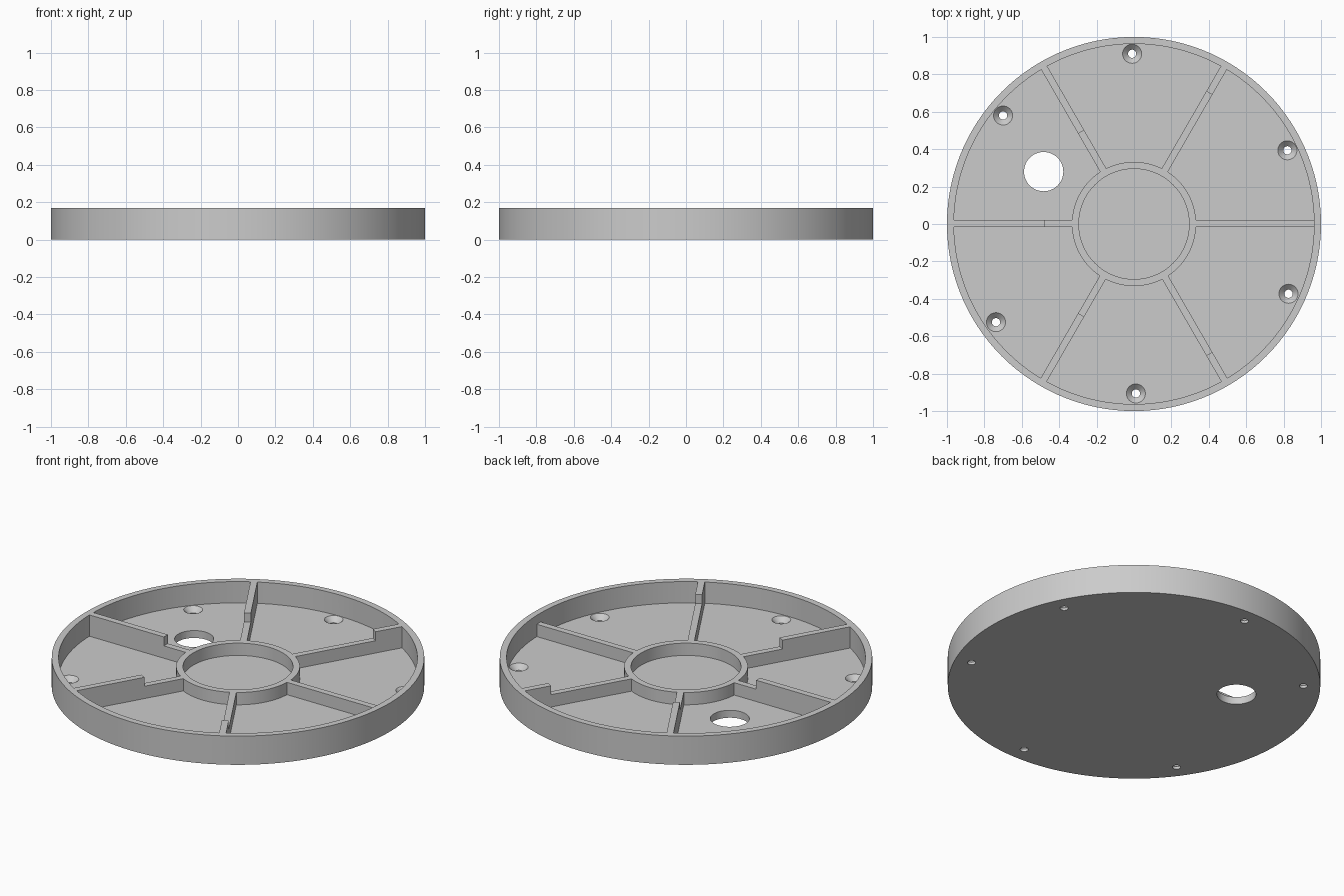
import bpy, bmesh
from math import radians
from mathutils import Matrix, Vector

if "Cube" in bpy.data.objects:
    bpy.data.objects.remove(bpy.data.objects["Cube"])

SEGMENTS = 120
TOP, LOW, FLOOR = 0.17, 0.117, 0.044
RING_IN, RING_OUT, RIM_IN = 0.295, 0.332, 0.963

grey = bpy.data.materials.new("plain grey")
grey.use_nodes = True
colour = (0.6, 0.6, 0.6, 1)
grey.diffuse_color = colour
grey.node_tree.nodes["Principled BSDF"].inputs["Base Color"].default_value = colour


def make_object(name, bm):
    bmesh.ops.recalc_face_normals(bm, faces=bm.faces)
    mesh = bpy.data.meshes.new(name)
    bm.to_mesh(mesh)
    bm.free()
    mesh.materials.append(grey)
    obj = bpy.data.objects.new(name, mesh)
    bpy.context.collection.objects.link(obj)
    return obj


def lathe(name, profile, segments, centre=(0, 0)):
    """Turn a closed (radius, height) profile around the z axis."""
    bm = bmesh.new()
    verts = [bm.verts.new((r, 0, z)) for r, z in profile]
    edges = [bm.edges.new(pair) for pair in zip(verts, verts[1:])]
    bmesh.ops.spin(bm, geom=verts + edges, axis=(0, 0, 1), cent=(0, 0, 0),
                   angle=radians(360), steps=segments)
    bmesh.ops.remove_doubles(bm, verts=bm.verts, dist=0.0001)
    bmesh.ops.translate(bm, verts=bm.verts, vec=(*centre, 0))
    return make_object(name, bm)


def rib(name, angle, step):
    """Upright rib: low near the ring, full height beyond the step."""
    start, end, width = 0.313, 0.982, 0.037
    outline = [(start, 0.02), (end, 0.02)]
    if step:
        outline += [(end, TOP), (step, TOP), (step, LOW), (start, LOW)]
    else:
        outline += [(end, LOW), (start, LOW)]
    bm = bmesh.new()
    face = bm.faces.new([bm.verts.new((r, -width / 2, z)) for r, z in outline])
    side = bmesh.ops.extrude_face_region(bm, geom=[face])["geom"]
    moved = [v for v in side if isinstance(v, bmesh.types.BMVert)]
    bmesh.ops.translate(bm, verts=moved, vec=Vector((0, width, 0)))
    bmesh.ops.transform(bm, verts=bm.verts,
                        matrix=Matrix.Rotation(radians(angle), 4, "Z"))
    bmesh.ops.translate(bm, verts=bm.verts, vec=(0, 0.003, 0))
    return make_object(name, bm)


def combine(target, tool, operation):
    mod = target.modifiers.new(operation.lower(), "BOOLEAN")
    mod.operation, mod.solver, mod.object = operation, "EXACT", tool
    bpy.context.view_layer.objects.active = target
    bpy.ops.object.modifier_apply(modifier=mod.name)
    bpy.data.objects.remove(tool)


# Round tray with rim, floor and central ring
tray = lathe("round_tray", [
    (0, 0), (1, 0), (1, TOP), (RIM_IN, TOP), (RIM_IN, FLOOR),
    (RING_OUT, FLOOR), (RING_OUT, LOW), (RING_IN, LOW), (RING_IN, FLOOR),
    (0, FLOOR)], SEGMENTS)

# Six stepped ribs
steps = [None, 0.805, 0.565, 0.475, 0.565, 0.805]
for i, step in enumerate(steps):
    combine(tray, rib("rib", 60 * i, step), "UNION")

# Countersunk screw holes near the rim
screw_profile = [(0, -0.05), (0.022, -0.05), (0.022, 0.015),
                 (0.053, FLOOR + 0.002), (0, FLOOR + 0.002)]
for spot in [(-0.01, 0.91), (-0.70, 0.58), (0.82, 0.394),
             (0.826, -0.373), (0.01, -0.906), (-0.738, -0.525)]:
    combine(tray, lathe("screw_cutter", screw_profile, 32, spot), "DIFFERENCE")

# Cable hole through the floor
cable_profile = [(0, -0.05), (0.105, -0.05), (0.105, 0.1), (0, 0.1)]
combine(tray, lathe("cable_cutter", cable_profile, 48, (-0.483, 0.28)), "DIFFERENCE")

# Smooth the round walls, keep edges crisp
bpy.ops.object.select_all(action="DESELECT")
tray.select_set(True)
bpy.context.view_layer.objects.active = tray
bpy.ops.object.shade_smooth_by_angle(angle=radians(30))
